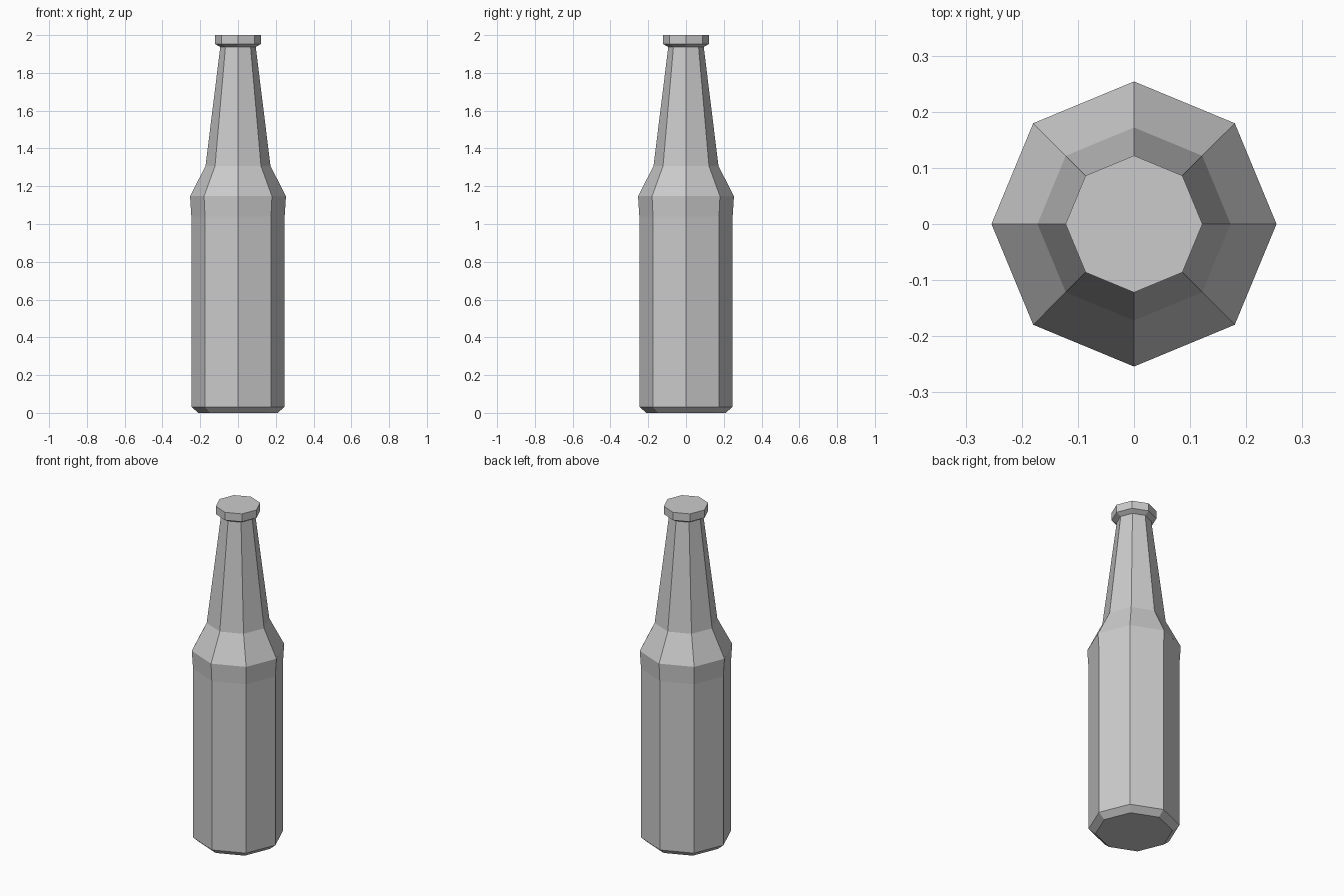
import bpy, bmesh, math

cube = bpy.data.objects.get("Cube")
if cube:
    bpy.data.objects.remove(cube, do_unlink=True)

SIDES = 8

# Single plain grey
grey = bpy.data.materials.new("plain_grey")
grey.use_nodes = True
colour = (0.6, 0.6, 0.6, 1)
grey.diffuse_color = colour
grey.node_tree.nodes["Principled BSDF"].inputs["Base Color"].default_value = colour


def lathe(name, profile):
    """Turn a (radius, height) profile into a closed, flat-shaded solid."""
    bm = bmesh.new()
    rings = []
    for radius, z in profile:
        angles = [math.tau * i / SIDES for i in range(SIDES)]
        rings.append([bm.verts.new((radius * math.cos(a), radius * math.sin(a), z)) for a in angles])
    for low, high in zip(rings, rings[1:]):
        for i in range(SIDES):
            j = (i + 1) % SIDES
            bm.faces.new((low[i], low[j], high[j], high[i]))
    bm.faces.new(rings[0][::-1])
    bm.faces.new(rings[-1])
    mesh = bpy.data.meshes.new(name)
    bm.to_mesh(mesh)
    bm.free()
    mesh.materials.append(grey)
    obj = bpy.data.objects.new(name, mesh)
    bpy.context.collection.objects.link(obj)
    return obj


# Bevelled base, body, shoulder, tapered neck and cap in one skin
lathe("bottle", [
    (0.21, 0), (0.247, 0.032),
    (0.247, 1.04), (0.254, 1.147),
    (0.172, 1.307), (0.094, 1.937),
    (0.122, 1.953), (0.122, 2.0),
])
